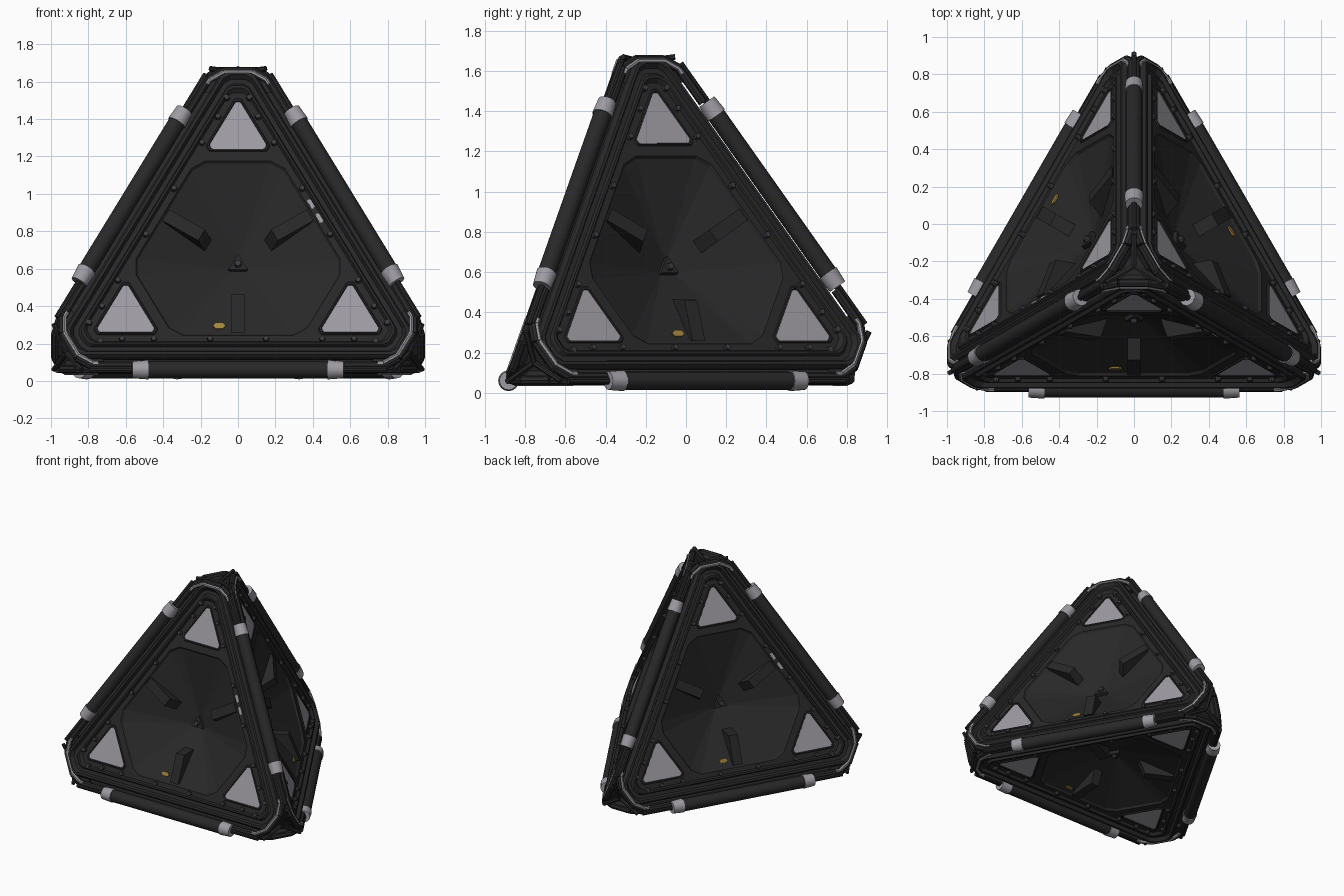
import bpy, bmesh, math
from mathutils import Vector, Matrix

if "Cube" in bpy.data.objects:
    bpy.data.objects.remove(bpy.data.objects["Cube"])


def material(name, col):
    m = bpy.data.materials.new(name)
    m.diffuse_color = (*col, 1)
    m.use_nodes = True
    m.node_tree.nodes["Principled BSDF"].inputs["Base Color"].default_value = m.diffuse_color
    return m


BLACK = material("matte black", (0.021, 0.021, 0.021))
DARK = material("dark steel", (0.045, 0.045, 0.048))
GREY = material("pale grey", (0.34, 0.325, 0.36))
YELLOW = material("ochre", (0.37, 0.24, 0.05))

# Reference tetrahedron running through the edge tubes
V = [Vector(p) for p in ((-1.136, -.882, .06), (1.136, -.882, .06),
                         (0, 1.084, .06), (0, -.227, 1.915))]
CENTRE = sum(V, Vector()) / 4
EDGES = [(i, j) for i in range(4) for j in range(i + 1, 4)]


def finish(name, bm, mat, smooth=False):
    me = bpy.data.meshes.new(name)
    bm.to_mesh(me)
    bm.free()
    me.materials.append(mat)
    if smooth:
        me.shade_smooth()
        me.set_sharp_from_angle(angle=math.radians(35))
    ob = bpy.data.objects.new(name, me)
    bpy.context.collection.objects.link(ob)
    return ob


def polar(deg, r=1.0):
    a = math.radians(deg)
    return Vector((r * math.cos(a), r * math.sin(a), 0))


def outline(r, cut, z, bevel=.05):
    """Triangle of inradius r, its corners cut at distance cut and bevelled."""
    hw = (2 * r - cut) * math.tan(math.pi / 6)
    b = min(bevel, hw * .4)
    pts = []
    for k in range(3):
        a = 90 + 120 * k
        d, t = polar(a), polar(a + 90)
        p1, p2 = d * cut - t * hw, d * cut + t * hw
        pts += [p1 + polar(a - 150, b), p1 + t * b, p2 - t * b, p2 + polar(a + 150, b)]
    return [p + Vector((0, 0, z)) for p in pts]


def loft(bm, sections, M, close=True):
    rings = [[bm.verts.new(M @ p) for p in s] for s in sections]
    for a, b in zip(rings, rings[1:]):
        n = len(a)
        for i in range(n):
            j = (i + 1) % n
            bm.faces.new((a[i], a[j], b[j], b[i]))
    if close:
        bm.faces.new(rings[-1])


def rod(bm, a, b, r1, r2=None, n=16):
    d = b - a
    M = Matrix.Translation((a + b) / 2) @ d.to_track_quat('Z', 'Y').to_matrix().to_4x4()
    bmesh.ops.create_cone(bm, cap_ends=True, segments=n, radius1=r1,
                          radius2=r1 if r2 is None else r2, depth=d.length, matrix=M)


def hull(bm, pts):
    vs = [bm.verts.new(p) for p in pts]
    res = bmesh.ops.convex_hull(bm, input=vs)
    junk = [g for g in res["geom_interior"] if isinstance(g, bmesh.types.BMVert)]
    bmesh.ops.delete(bm, geom=junk, context='VERTS')


def corner_bars(bm, M, ring, extend, radius, n):
    """Rods that follow each corner of an outline and run on along its sides."""
    for k in range(3):
        c = ring[4 * k:4 * k + 4]
        path = [c[0] + polar(90 + 120 * k - 150, extend), *c,
                c[3] + polar(90 + 120 * k + 150, extend)]
        for a, b in zip(path, path[1:]):
            rod(bm, M @ a, M @ b, radius, n=n)


def build_face(label, ids, top, marks):
    mid = sum((V[i] for i in ids), Vector()) / 3
    n = (mid - CENTRE).normalized()
    up = (V[top] - mid).normalized()
    x = up.cross(n)
    M = Matrix((x, up, n)).transposed().to_4x4()
    M.translation = mid

    # Ridged frame, flat panel and sunken centre
    bm = bmesh.new()
    profile = [(.575, 1.03, -.057), (.59, 1.045, -.03), (.59, 1.045, .006), (.578, 1.03, .024),
               (.562, 1.01, .024), (.55, .99, -.002), (.525, .965, -.002), (.517, .95, .016),
               (.505, .935, .016), (.495, .915, -.004), (.46, .53, -.004), (.45, .52, -.018),
               (.03, .05, -.185)]
    loft(bm, [outline(*s) for s in profile], M)
    finish(label + "_face_shell", bm, BLACK)

    # Radial fins in the sunken centre
    bm = bmesh.new()
    for ang in (30, 150, 270):
        side = polar(ang + 90, .036)
        hull(bm, [M @ (polar(ang, r) + side * s + Vector((0, 0, z)))
                  for r, z in ((.445, -.004), (.225, -.012), (.175, -.15), (.42, -.05))
                  for s in (-1, 1)])
    finish(label + "_fins", bm, BLACK)

    # Centre triangle boss
    bm = bmesh.new()
    loft(bm, [outline(.034, .062, -.195), outline(.03, .055, -.16)], M)
    finish(label + "_centre_boss", bm, BLACK)

    # Pale windows near the corners, each with a dark rim
    panes, rims = bmesh.new(), bmesh.new()
    for k in range(3):
        P = M @ Matrix.Rotation(math.radians(120 * k), 4, 'Z') @ Matrix.Translation((0, .693, -.004))
        loft(panes, [outline(.096, .17, -.002), outline(.096, .17, .002)], P)
        loft(rims, [outline(.11, .19, 0), outline(.106, .184, .008),
                    outline(.099, .174, .008), outline(.096, .17, .002)], P, False)
    finish(label + "_windows", panes, GREY)
    finish(label + "_window_rims", rims, BLACK)

    # Bolts around the panel
    bm = bmesh.new()
    for k in range(3):
        R = M @ Matrix.Rotation(math.radians(120 * k), 4, 'Z')
        for u, v in ((-.62, -.482), (-.45, -.482), (-.15, -.482), (.15, -.482), (.45, -.482),
                     (.62, -.482), (-.06, .885), (.06, .885)):
            rod(bm, R @ Vector((u, v, -.015)), R @ Vector((u, v, .018)), .019, .014, 8)
    rod(bm, M @ Vector((0, 0, -.165)), M @ Vector((0, 0, -.14)), .022, .016, 8)
    finish(label + "_bolts", bm, DARK)

    # Guard bars looping round the corners, with pale trim on top
    bm = bmesh.new()
    corner_bars(bm, M, outline(.634, 1.038, -.002, .07), .21, .023, 8)
    finish(label + "_corner_bars", bm, BLACK)
    bm = bmesh.new()
    corner_bars(bm, M, outline(.622, 1.026, .016, .07), .03, .011, 6)
    finish(label + "_corner_trim", bm, GREY)

    # Small pale marks on the panel
    if marks:
        bm = bmesh.new()
        for u, v in ((.39, .285), (.435, .205)):
            p = Vector((u, v, -.007))
            hull(bm, [M @ (p + polar(120, s * .018) + polar(a, .012) + Vector((0, 0, h)))
                      for s in (-1, 1) for a in range(0, 360, 60) for h in (0, .006)])
        finish(label + "_panel_marks", bm, GREY)

    # Small ochre tag at the lower edge of the sunken centre
    bm = bmesh.new()
    hull(bm, [M @ Vector((-.1 + u, -.398 + v, -.03 + h))
              for u, v in ((-.035, 0), (-.02, .016), (.02, .016), (.035, 0), (.02, -.016), (-.02, -.016))
              for h in (0, .009)])
    finish(label + "_tag", bm, YELLOW)


build_face("front", (0, 1, 3), 3, True)
build_face("right", (1, 2, 3), 3, False)
build_face("left", (0, 2, 3), 3, True)
build_face("bottom", (0, 1, 2), 2, False)

# Edge tubes, thin rods at their ends and pale collars
tubes, rods, collars = bmesh.new(), bmesh.new(), bmesh.new()
for i, j in EDGES:
    a, b = V[i], V[j]
    at = lambda t: a.lerp(b, t)
    rod(tubes, at(.28), at(.72), .046)
    rod(rods, at(.15), at(.85), .018, n=10)
    for f in (lambda t: t, lambda t: 1 - t):
        rod(collars, at(f(.252)), at(f(.289)), .046, .052)
finish("edge_tubes", tubes, BLACK, True)
finish("edge_rods", rods, BLACK, True)
finish("edge_collars", collars, GREY, True)

# Recessed corner blocks with a three-armed ridge
caps = bmesh.new()
for i in range(4):
    others = [(V[j] - V[i]).normalized() for j in range(4) if j != i]
    axis = (CENTRE - V[i]).normalized()
    hull(caps, [V[i] + d * s + axis * .045 for d in others for s in (.285, .40)])
    mid = V[i] + axis * .268
    for d in others:
        rod(caps, mid, V[i] + d * .30, .014, n=6)
finish("corner_blocks", caps, BLACK)
